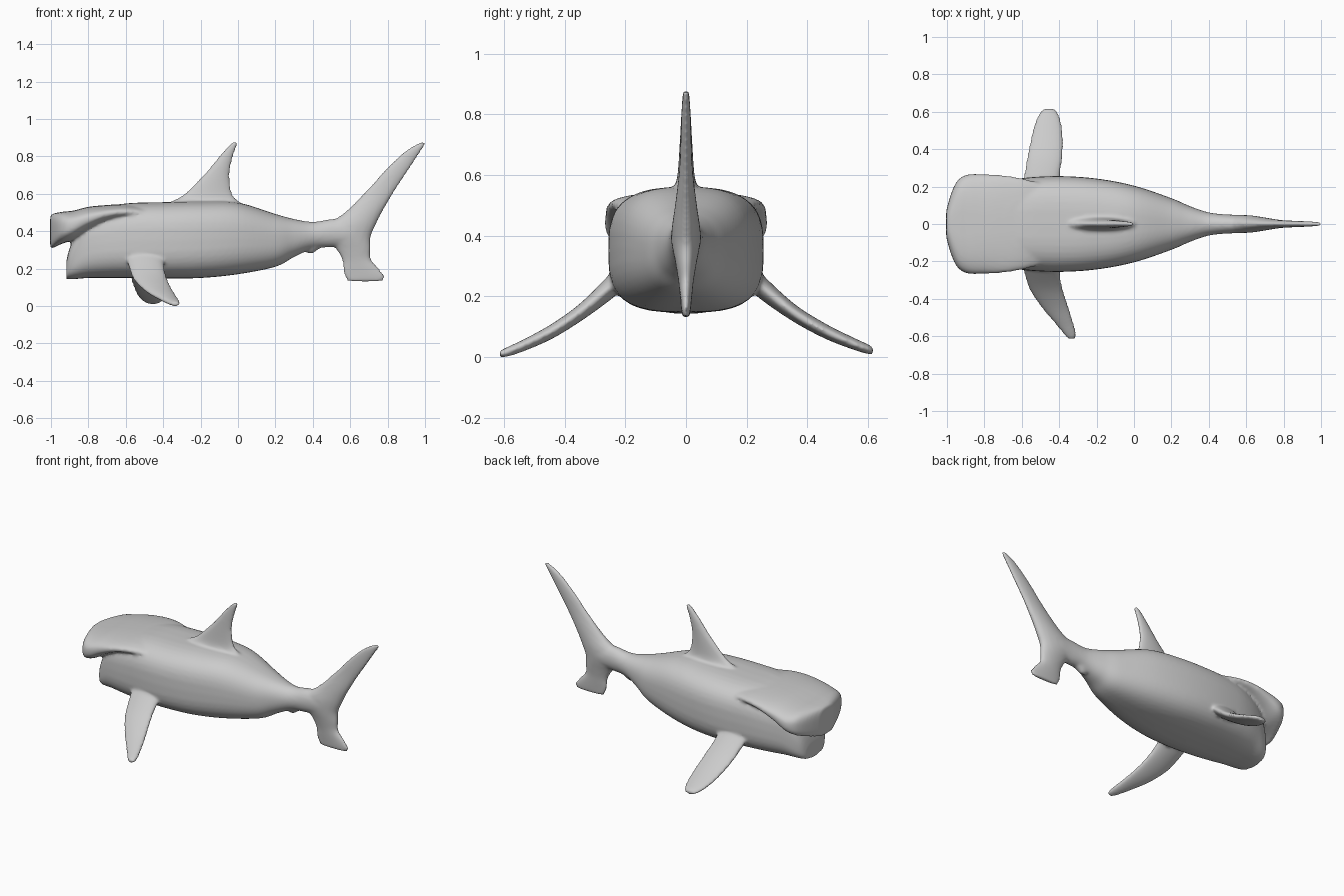
import bpy, bmesh, math
from mathutils import Vector

bm = bmesh.new()


def spline(rows, steps=6):
    """Catmull-Rom interpolation through section tuples."""
    pts = [rows[0]] + rows + [rows[-1]]
    out = []
    for i in range(1, len(pts) - 2):
        for s in range(steps):
            t = s / steps
            out.append([0.5 * (2 * b + (c - a) * t + (2 * a - 5 * b + 4 * c - d) * t * t
                               + (3 * b - a - 3 * c + d) * t ** 3)
                        for a, b, c, d in zip(*pts[i - 1:i + 3])])
    return out + [list(rows[-1])]


def loft(rows, frame, n=40):
    """Skin superellipse sections; frame gives centre, two half axes, exponent."""
    rings = []
    for row in spline(rows):
        c, u, v, e = frame(*row)
        ring = []
        for k in range(n):
            a = 2 * math.pi * k / n
            ca, sa = math.cos(a), math.sin(a)
            p = c + u * math.copysign(abs(ca) ** (2 / e), ca) \
                  + v * math.copysign(abs(sa) ** (2 / e), sa)
            ring.append(bm.verts.new(p))
        rings.append(ring)
    for r0, r1 in zip(rings, rings[1:]):
        for k in range(n):
            j = (k + 1) % n
            bm.faces.new((r0[k], r0[j], r1[j], r1[k]))
    bm.faces.new(rings[0][::-1])
    bm.faces.new(rings[-1])


def body_frame(x, lo, hi, w, e):
    return Vector((x, 0, (lo + hi) / 2)), Vector((0, w, 0)), Vector((0, 0, (hi - lo) / 2)), e


def upright_frame(z, x0, x1, t):
    return Vector(((x0 + x1) / 2, 0, z)), Vector(((x1 - x0) / 2, 0, 0)), Vector((0, t, 0)), 2


def side_frame(y, x0, x1, z, t):
    return Vector(((x0 + x1) / 2, y, z)), Vector(((x1 - x0) / 2, 0, 0)), Vector((0, 0, t)), 2


# trunk with the lower jaw at its front
loft([(-0.918, 0.143, 0.24, 0.09, 3), (-0.90, 0.143, 0.31, 0.125, 3),
      (-0.86, 0.145, 0.40, 0.158, 3), (-0.80, 0.15, 0.49, 0.19, 3),
      (-0.70, 0.15, 0.53, 0.225, 3), (-0.58, 0.15, 0.55, 0.247, 3.1),
      (-0.40, 0.147, 0.555, 0.256, 3.1),
      (-0.20, 0.15, 0.56, 0.243, 3), (0.0, 0.17, 0.553, 0.205, 2.8),
      (0.20, 0.21, 0.492, 0.138, 2.5), (0.30, 0.262, 0.465, 0.095, 2.3),
      (0.40, 0.305, 0.45, 0.062, 2), (0.50, 0.315, 0.465, 0.051, 2),
      (0.60, 0.32, 0.47, 0.048, 2), (0.68, 0.34, 0.45, 0.03, 2)], body_frame)

# broad overhanging snout
loft([(-1.004, 0.305, 0.485, 0.07, 3), (-0.985, 0.312, 0.495, 0.14, 3),
      (-0.96, 0.325, 0.50, 0.205, 3), (-0.93, 0.337, 0.505, 0.245, 3),
      (-0.88, 0.355, 0.51, 0.266, 2.8), (-0.80, 0.40, 0.53, 0.266, 2.5),
      (-0.70, 0.445, 0.54, 0.261, 2.3), (-0.60, 0.46, 0.545, 0.245, 2.2),
      (-0.50, 0.45, 0.54, 0.22, 2)], body_frame)

# dorsal fin
loft([(0.48, -0.44, 0.07, 0.065), (0.555, -0.36, 0.01, 0.040), (0.60, -0.285, -0.03, 0.028),
      (0.70, -0.185, -0.045, 0.021), (0.80, -0.102, -0.025, 0.016),
      (0.86, -0.048, -0.004, 0.013), (0.880, -0.022, -0.002, 0.010)], upright_frame)

# tail fin, lower lobe to upper tip
loft([(0.131, 0.585, 0.775, 0.012), (0.16, 0.57, 0.785, 0.016), (0.20, 0.56, 0.755, 0.02),
      (0.25, 0.555, 0.712, 0.025), (0.31, 0.52, 0.71, 0.035), (0.37, 0.46, 0.71, 0.046),
      (0.43, 0.47, 0.735, 0.046), (0.50, 0.57, 0.77, 0.036), (0.62, 0.69, 0.842, 0.022),
      (0.74, 0.797, 0.922, 0.017), (0.83, 0.895, 0.98, 0.014),
      (0.865, 0.955, 1.003, 0.011), (0.877, 0.98, 1.003, 0.009)], upright_frame)

# pectoral fins, posed differently on each side
loft([(-0.20, -0.60, -0.38, 0.28, 0.05), (-0.26, -0.588, -0.395, 0.222, 0.042),
      (-0.35, -0.56, -0.378, 0.146, 0.030), (-0.44, -0.50, -0.35, 0.086, 0.025),
      (-0.53, -0.425, -0.322, 0.041, 0.020), (-0.59, -0.375, -0.308, 0.017, 0.016),
      (-0.615, -0.352, -0.315, 0.010, 0.011)], side_frame)
loft([(0.20, -0.60, -0.38, 0.28, 0.05), (0.26, -0.588, -0.395, 0.222, 0.042),
      (0.36, -0.572, -0.38, 0.143, 0.030), (0.46, -0.552, -0.378, 0.085, 0.025),
      (0.55, -0.528, -0.390, 0.045, 0.020), (0.60, -0.50, -0.41, 0.026, 0.016),
      (0.618, -0.48, -0.43, 0.020, 0.011)], side_frame)

# small keel under the tail stem
loft([(0.28, 0.375, 0.40, 0.012), (0.31, 0.34, 0.44, 0.03), (0.34, 0.30, 0.48, 0.04)],
     upright_frame)

bmesh.ops.recalc_face_normals(bm, faces=bm.faces)
mesh = bpy.data.meshes.new("shark_body")
bm.to_mesh(mesh)
bm.free()
shark = bpy.data.objects.new("shark_body", mesh)
bpy.context.collection.objects.link(shark)

# fuse the parts into one smooth skin
remesh = shark.modifiers.new("fuse", 'REMESH')
remesh.mode = 'VOXEL'
remesh.voxel_size = 0.009
remesh.use_smooth_shade = True
smooth = shark.modifiers.new("soften", 'SMOOTH')
smooth.factor = 0.5
smooth.iterations = 8
